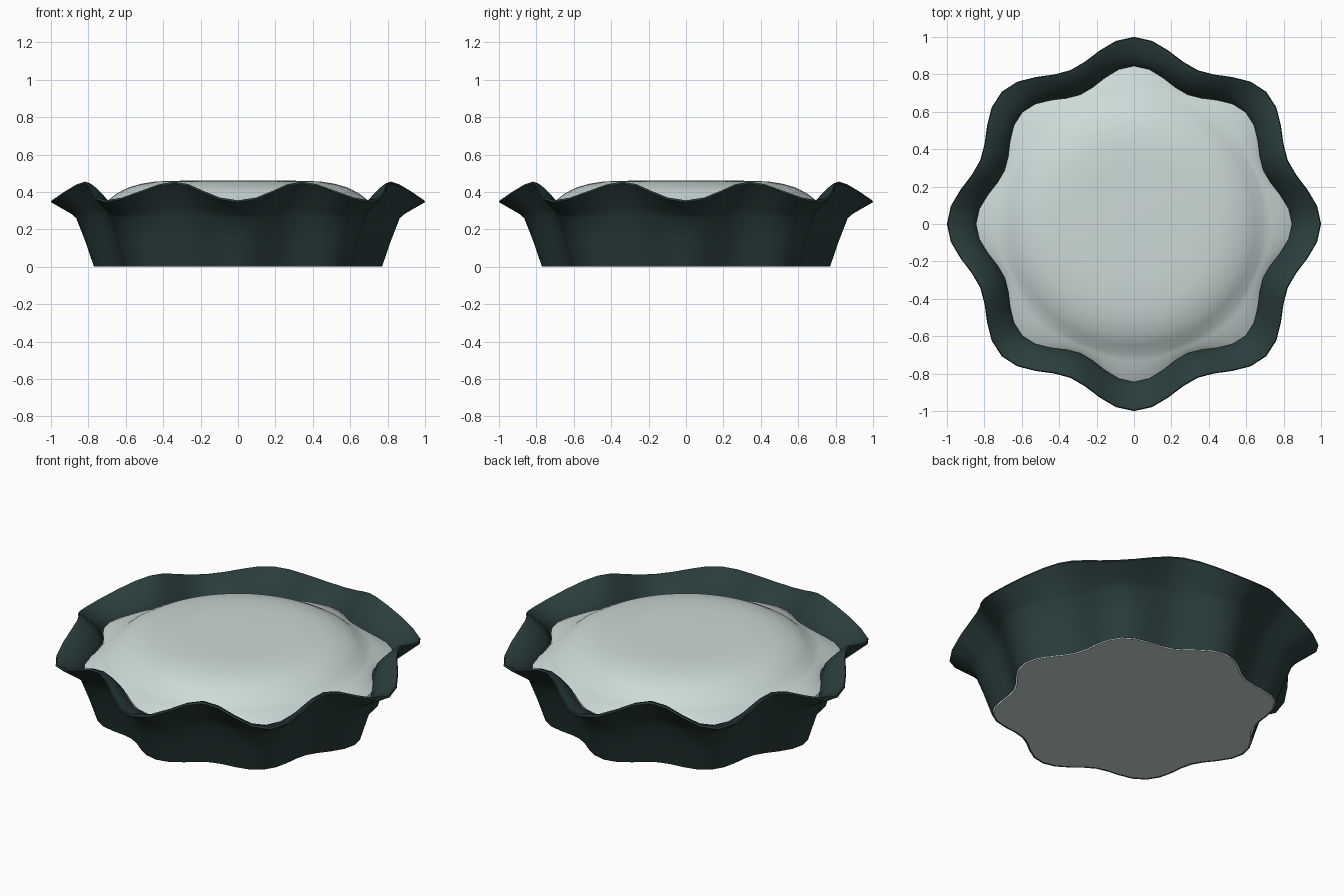
import bpy
import bmesh
from math import cos, sin, pi

SEGMENTS, LOBES = 64, 8

old = bpy.data.objects.get("Cube")
if old:
    bpy.data.objects.remove(old, do_unlink=True)


def material(name, rgb):
    mat = bpy.data.materials.new(name)
    mat.use_nodes = True
    mat.diffuse_color = (*rgb, 1)
    bsdf = mat.node_tree.nodes["Principled BSDF"]
    bsdf.inputs["Base Color"].default_value = (*rgb, 1)
    bsdf.inputs["Roughness"].default_value = 0.7
    return mat


def fluted_solid(name, profile, mat, cap_top=False, cap_bottom=False):
    """Revolve (radius, radius wave, height, height wave) rows with a lobed outline."""
    bm = bmesh.new()
    rings = []
    for radius, r_wave, height, z_wave in profile:
        ring = []
        for i in range(SEGMENTS):
            a = 2 * pi * i / SEGMENTS
            wave = cos(LOBES * a)
            r = radius + r_wave * wave
            ring.append(bm.verts.new((r * cos(a), r * sin(a), height - z_wave * wave)))
        rings.append(ring)
    for low, high in zip(rings, rings[1:]):
        for i in range(SEGMENTS):
            j = (i + 1) % SEGMENTS
            bm.faces.new((low[i], low[j], high[j], high[i]))
    if cap_bottom:
        bm.faces.new(rings[0][::-1])
    if cap_top:
        bm.faces.new(rings[-1])
    mesh = bpy.data.meshes.new(name)
    bm.to_mesh(mesh)
    bm.free()
    obj = bpy.data.objects.new(name, mesh)
    bpy.context.collection.objects.link(obj)
    mesh.materials.append(mat)
    bpy.ops.object.select_all(action="DESELECT")
    obj.select_set(True)
    bpy.context.view_layer.objects.active = obj
    bpy.ops.object.shade_smooth_by_angle(angle=pi / 4)
    return obj


dark_green = material("dark green", (0.022, 0.047, 0.045))
pale_grey = material("pale grey", (0.60, 0.70, 0.685))

# Fluted cup: outer wall, flared wavy rim, then the inner wall
fluted_solid("fluted_cup", [
    (0.725, 0.045, 0.0, 0.0),
    (0.77, 0.048, 0.14, 0.0),
    (0.815, 0.05, 0.265, 0.005),
    (0.84, 0.05, 0.30, 0.018),
    (0.945, 0.055, 0.395, 0.05),
    (0.94, 0.055, 0.405, 0.05),
    (0.915, 0.055, 0.40, 0.048),
    (0.86, 0.052, 0.365, 0.035),
    (0.82, 0.05, 0.335, 0.022),
    (0.79, 0.048, 0.28, 0.005),
    (0.715, 0.045, 0.0, 0.0),
], dark_green)

# Filling: flat base, fluted side, shallow shoulder and a round dome
fluted_solid("filling", [
    (0.716, 0.045, 0.0, 0.0),
    (0.792, 0.048, 0.28, 0.005),
    (0.797, 0.048, 0.31, 0.01),
    (0.765, 0.03, 0.33, 0.005),
    (0.725, 0.01, 0.343, 0.0),
    (0.69, 0.0, 0.358, 0.0),
    (0.65, 0.0, 0.39, 0.0),
    (0.59, 0.0, 0.422, 0.0),
    (0.52, 0.0, 0.443, 0.0),
    (0.44, 0.0, 0.456, 0.0),
    (0.30, 0.0, 0.46, 0.0),
], pale_grey, cap_top=True, cap_bottom=True)
